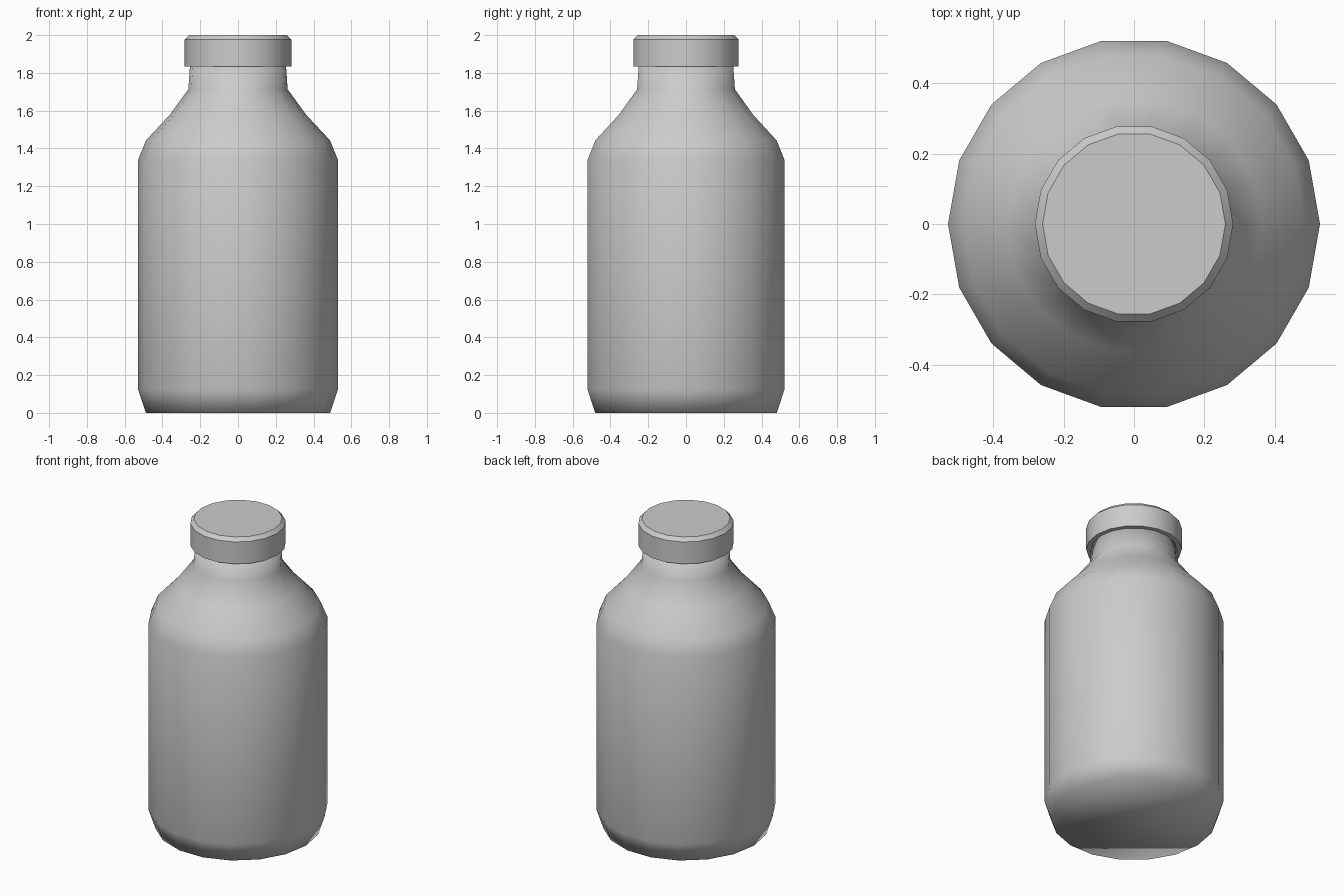
import bpy, bmesh, math

if "Cube" in bpy.data.objects:
    bpy.data.objects.remove(bpy.data.objects["Cube"])

SIDES = 18


def lathe(name, profile):
    """Closed 18-sided solid of revolution from (radius, height) points."""
    bm = bmesh.new()
    rings = []
    for r, z in profile:
        rings.append([bm.verts.new((r * math.cos(2 * math.pi * i / SIDES),
                                    r * math.sin(2 * math.pi * i / SIDES), z))
                      for i in range(SIDES)])
    for low, high in zip(rings, rings[1:]):
        for i in range(SIDES):
            j = (i + 1) % SIDES
            bm.faces.new((low[i], low[j], high[j], high[i]))
    bm.faces.new(rings[0][::-1])
    bm.faces.new(rings[-1])
    bmesh.ops.recalc_face_normals(bm, faces=bm.faces)
    mesh = bpy.data.meshes.new(name)
    bm.to_mesh(mesh)
    bm.free()
    obj = bpy.data.objects.new(name, mesh)
    bpy.context.collection.objects.link(obj)
    return obj


# Bottle body: tapered foot, straight wall, sloped shoulder, neck (fully smooth)
body = lathe("bottle_body", [(0.488, 0), (0.529, 0.123), (0.529, 1.34), (0.487, 1.443),
                             (0.362, 1.577), (0.263, 1.713), (0.254, 1.84)])
for face in body.data.polygons:
    face.use_smooth = True

# Cap with a chamfered top edge (smooth round the wall, sharp at the chamfer)
cap = lathe("cap", [(0.282, 1.834), (0.282, 1.977), (0.26, 2.0)])
bpy.ops.object.select_all(action='DESELECT')
cap.select_set(True)
bpy.context.view_layer.objects.active = cap
bpy.ops.object.shade_smooth_by_angle(angle=math.radians(30))
